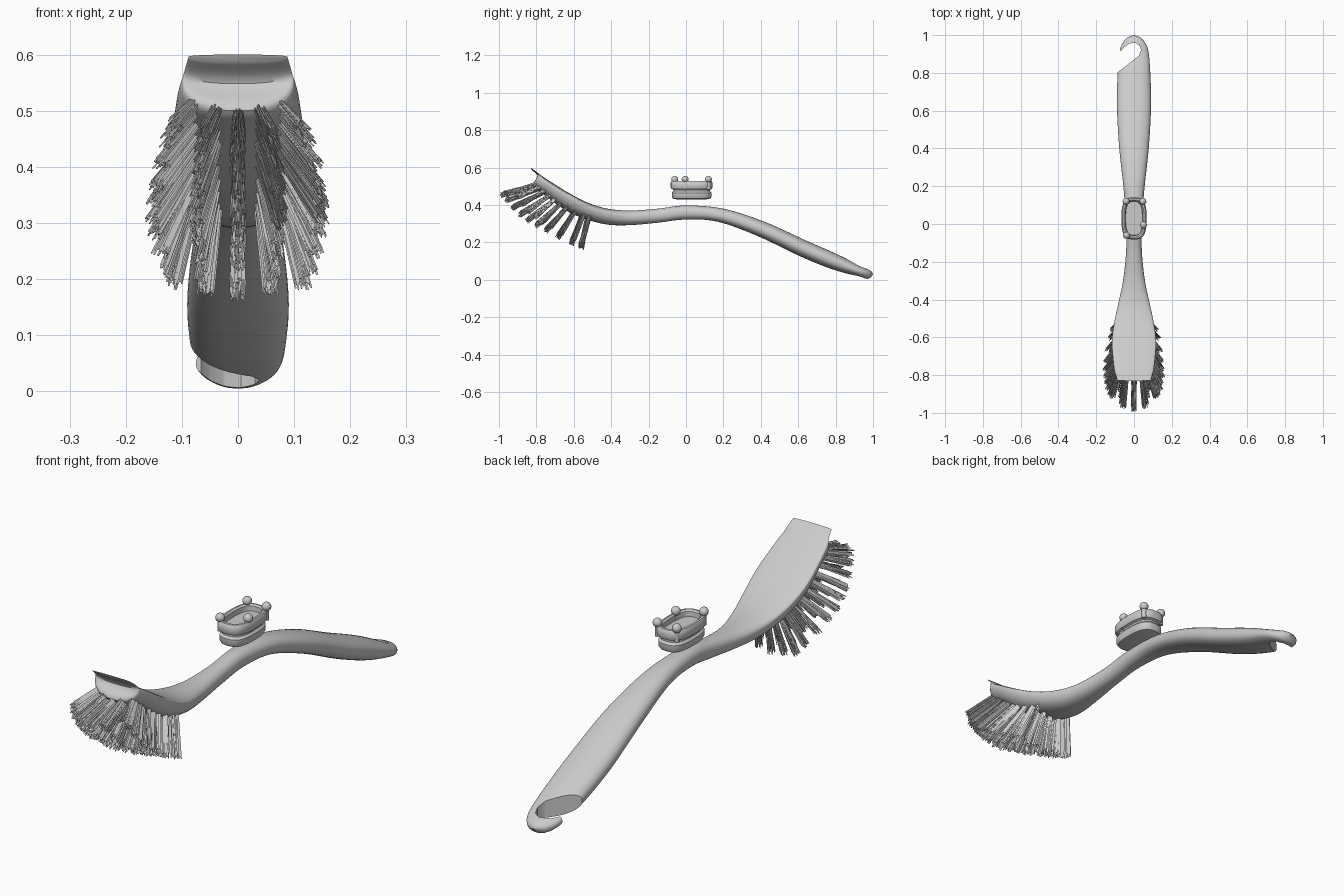
import bpy, bmesh, math, random
from mathutils import Vector

random.seed(4)
cube = bpy.data.objects.get("Cube")
if cube:
    bpy.data.objects.remove(cube, do_unlink=True)


def make_material(name, value):
    mat = bpy.data.materials.new(name)
    mat.use_nodes = True
    mat.diffuse_color = (value, value, value, 1)
    mat.node_tree.nodes["Principled BSDF"].inputs["Base Color"].default_value = mat.diffuse_color
    return mat


grey = make_material("light grey plastic", 0.6)


def finish(name, bm, smooth=True):
    bmesh.ops.recalc_face_normals(bm, faces=bm.faces)
    mesh = bpy.data.meshes.new(name)
    bm.to_mesh(mesh)
    bm.free()
    mesh.materials.append(grey)
    obj = bpy.data.objects.new(name, mesh)
    bpy.context.collection.objects.link(obj)
    if smooth:
        shade(obj)
    return obj


def shade(obj):
    bpy.ops.object.select_all(action='DESELECT')
    bpy.context.view_layer.objects.active = obj
    obj.select_set(True)
    bpy.ops.object.shade_smooth_by_angle(angle=math.radians(40))


def loft(bm, rings):
    loops = [[bm.verts.new(p) for p in ring] for ring in rings]
    n = len(loops[0])
    for a, b in zip(loops, loops[1:]):
        for i in range(n):
            j = (i + 1) % n
            bm.faces.new((a[i], a[j], b[j], b[i]))
    bm.faces.new(loops[0])
    bm.faces.new(loops[-1])


def spline(rows, steps):
    # smooth interpolation through a short list of rows
    out = []
    for i in range(len(rows) - 1):
        quad = [rows[max(0, min(len(rows) - 1, i + k))] for k in (-1, 0, 1, 2)]
        for s in range(steps):
            t = s / steps
            out.append([b + t / 2 * (c - a + t * (2 * a - 5 * b + 4 * c - d + t * (3 * (b - c) + d - a)))
                        for a, b, c, d in zip(*quad)])
    return out + [rows[-1]]


def power(v, e):
    return math.copysign(abs(v) ** e, v)


# Handle and head: top y, top z, bottom y, bottom z, half width, height of widest line
sections = [
    (-.83, .60, -.825, .587, .088, .3), (-.80, .577, -.79, .548, .096, .3),
    (-.77, .555, -.825, .50, .103, .15), (-.72, .522, -.76, .455, .11, .13),
    (-.62, .46, -.65, .375, .117, .13), (-.52, .41, -.54, .325, .105, .2),
    (-.42, .38, -.42, .295, .083, .3), (-.3, .37, -.3, .292, .058, .45),
    (-.15, .38, -.15, .305, .042, .5), (0, .397, 0, .322, .042, .5),
    (.2, .38, .17, .31, .055, .5), (.42, .31, .38, .235, .078, .5),
    (.63, .215, .6, .13, .09, .5), (.8, .14, .77, .06, .087, .5),
    (.93, .075, .91, .02, .075, .5), (.985, .05, .97, .005, .045, .5),
    (1, .03, .99, .015, .01, .5)]


def body_ring(row, sides=40):
    yt, zt, yb, zb, w, mid = row
    ring = []
    for i in range(sides):
        a = math.tau * i / sides
        up = math.sin(a)
        f = mid - mid * power(up, .9) if up > 0 else mid + (1 - mid) * power(-up, .9)
        ring.append((w * power(math.cos(a), .85), yt + (yb - yt) * f, zt + (zb - zt) * f))
    return ring


bm = bmesh.new()
loft(bm, [body_ring(r) for r in spline(sections, 5)])
handle = finish("handle_and_head", bm, False)

# Hook opening cut through the end of the handle
outline = [(-.2, .7), (-.09, .80), (-.02, .855), (.025, .89), (.038, .92), (.03, .945), (.005, .96),
           (-.025, .955), (-.05, .938), (-.066, .918), (-.2, .918)]
bm = bmesh.new()
loft(bm, [[(x, y, z) for x, y in outline] for z in (-.1, .3)])
cutter = finish("hook_cutter", bm, False)
cut = handle.modifiers.new("hook", 'BOOLEAN')
cut.object = cutter
cut.solver = 'EXACT'
bpy.context.view_layer.objects.active = handle
bpy.ops.object.modifier_apply(modifier=cut.name)
bpy.data.objects.remove(cutter, do_unlink=True)
shade(handle)

# Bristles: five fanned columns of tufts under the head
roots = spline([(-.80, .50), (-.74, .44), (-.64, .385), (-.53, .335)], 3)
tips = spline([(-.985, .452), (-.89, .345), (-.75, .26), (-.56, .17)], 3)


def bristle(bm, start, end, r):
    axis = (end - start).normalized()
    u = axis.orthogonal().normalized()
    v = axis.cross(u)
    loft(bm, [[p + r * (u * math.cos(k * math.tau / 3) + v * math.sin(k * math.tau / 3))
               for k in range(3)] for p in (start, end)])


bm = bmesh.new()
for k, (root, tip) in enumerate(zip(roots, tips)):
    t = k / (len(roots) - 1)
    for col in range(-2, 3):
        side = abs(col) / 2
        reach = .115 + .035 * math.sin(math.pi * t)
        start = Vector((col * .036, root[0] + .02 * side, root[1] + .02 * side))
        end = Vector((col / 2 * reach, tip[0] + .07 * side * side * (1 - t), tip[1] + .02 * side))
        axis = (end - start).normalized()
        u = axis.orthogonal().normalized()
        v = axis.cross(u)
        for n in range(34):
            a, d = random.uniform(0, math.tau), math.sqrt(random.random())
            off = d * (u * math.cos(a) + v * math.sin(a))
            bristle(bm, start + off * .009, end + off * .015 + axis * random.uniform(-.012, .01), .0017)
finish("bristles", bm, False)


# Small oval tray floating above the handle, with a recessed top
def oval(inset, z, sides=48):
    ring = []
    for i in range(sides):
        a = math.tau * i / sides
        ring.append(((.067 - inset) * power(math.cos(a), .7),
                     .03 + (.112 - inset) * power(math.sin(a), .7), z))
    return ring


tray = [(.03, .43), (.012, .434), (.006, .445), (.006, .465), (.014, .474), (.014, .482), (.004, .486),
        (0, .495), (0, .518), (.006, .527), (.014, .528), (.021, .522), (.023, .502)]
bm = bmesh.new()
loft(bm, [oval(*p) for p in tray])
finish("oval_tray", bm)

# Ball-topped pegs around the tray
for k, (x, y) in enumerate([(-.042, .12), (.047, .12), (.05, -.005), (-.04, -.06)]):
    bm = bmesh.new()
    profile = [(.001, .48), (.01, .482), (.01, .522)]
    profile += [(.018 * math.sin(a) + .0005, .537 - .018 * math.cos(a))
                for a in [math.radians(d) for d in range(40, 181, 20)]]
    loft(bm, [[(x + r * math.cos(i * math.tau / 20), y + r * math.sin(i * math.tau / 20), z)
               for i in range(20)] for r, z in profile])
    finish("peg_%d" % (k + 1), bm)
